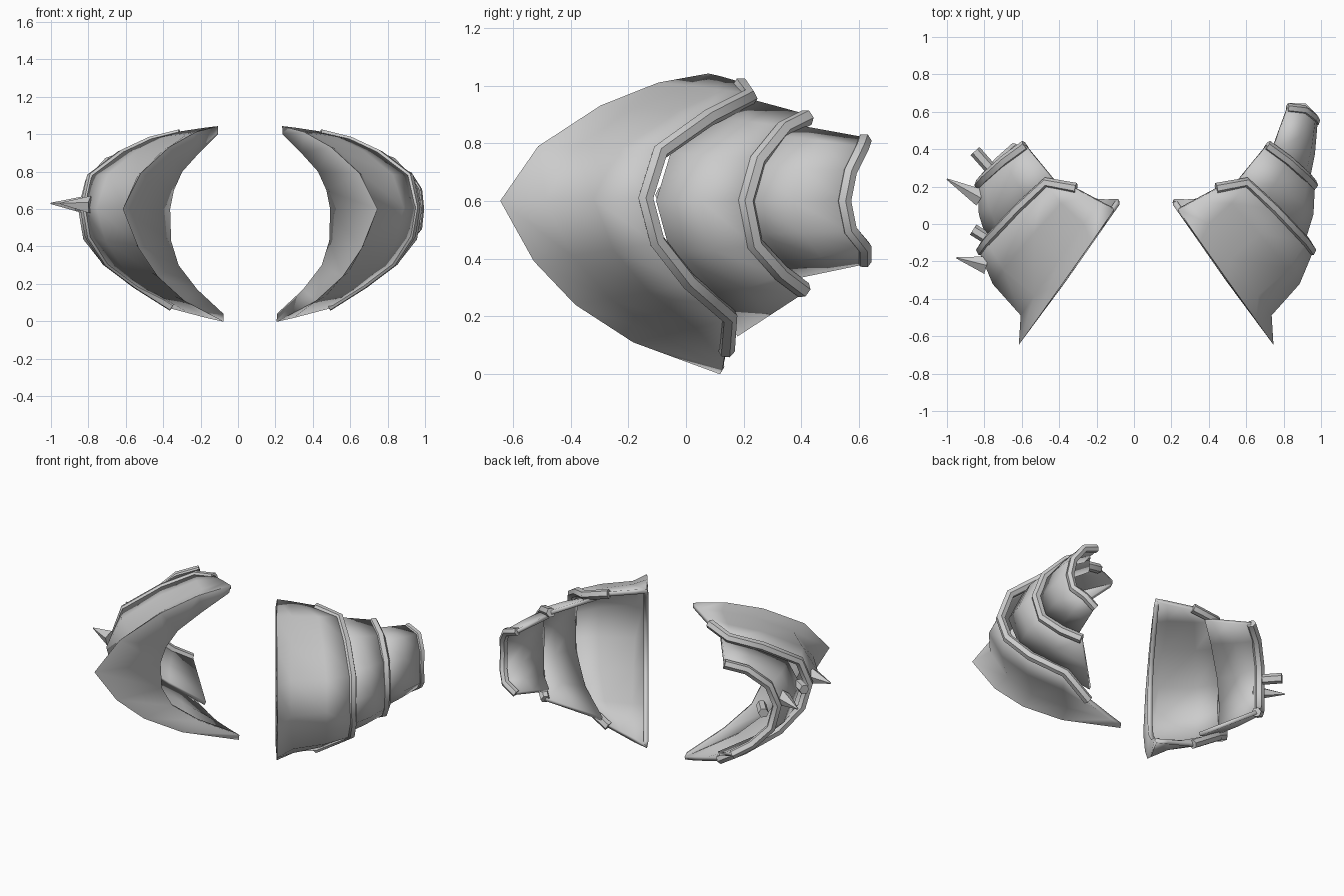
import bpy
from mathutils import Vector

if "Cube" in bpy.data.objects:
    bpy.data.objects.remove(bpy.data.objects["Cube"])


def side_place(p, side):
    # right piece as drawn; left piece is mirrored and shifted
    return Vector((p[0], p[1], p[2])) if side > 0 else Vector((0.13 - p[0], p[1], p[2]))


def smooth(ob, angle=0.9):
    bpy.ops.object.select_all(action='DESELECT')
    ob.select_set(True)
    bpy.context.view_layer.objects.active = ob
    bpy.ops.object.shade_smooth_by_angle(angle=angle)


def loft(name, rows, side, thick=0.025):
    # skin neighbouring rows of points, then give the sheet a thickness
    n = len(rows[0])
    verts = [side_place(p, side) for row in rows for p in row]
    faces = []
    for r in range(len(rows) - 1):
        for i in range(n - 1):
            f = (r * n + i, r * n + i + 1, (r + 1) * n + i + 1, (r + 1) * n + i)
            faces.append(f if side > 0 else f[::-1])
    me = bpy.data.meshes.new(name)
    me.from_pydata(verts, [], faces)
    ob = bpy.data.objects.new(name, me)
    bpy.context.collection.objects.link(ob)
    sol = ob.modifiers.new("thickness", 'SOLIDIFY')
    sol.thickness = thick
    sol.offset = 0
    smooth(ob)
    return ob


def tube(name, pts, side, radius=0.03):
    cu = bpy.data.curves.new(name, 'CURVE')
    cu.dimensions = '3D'
    cu.bevel_depth = radius
    cu.bevel_resolution = 1
    cu.use_fill_caps = True
    sp = cu.splines.new('POLY')
    sp.points.add(len(pts) - 1)
    for q, p in zip(sp.points, pts):
        q.co = (*side_place(p, side), 1)
    ob = bpy.data.objects.new(name, cu)
    bpy.context.collection.objects.link(ob)
    bpy.ops.object.select_all(action='DESELECT')
    ob.select_set(True)
    bpy.context.view_layer.objects.active = ob
    bpy.ops.object.convert(target='MESH')
    smooth(bpy.context.object)


def spike(name, base, tip, radius):
    a, b = Vector(base), Vector(tip)
    d = b - a
    bpy.ops.mesh.primitive_cone_add(vertices=5, radius1=radius, radius2=0.004,
                                    depth=d.length, location=(a + b) / 2,
                                    rotation=d.to_track_quat('Z', 'Y').to_euler())
    ob = bpy.context.object
    ob.name = name
    ob.scale = (0.6, 1, 1) if abs(d.z) < 0 else (1, 1, 1)


def mix(a, b, t):
    return [tuple(Vector(p).lerp(Vector(q), t)) for p, q in zip(a, b)]


def bulge(row, k):
    # push a row outward in x, strongest in the middle
    n = len(row) - 1
    return [(p[0] + k * (1 - (2 * i / n - 1) ** 2), p[1], p[2]) for i, p in enumerate(row)]


def on_plane(xz):
    # flat front blade: y follows x
    return [(x, 0.14 - (x - 0.2) * 1.43, z) for x, z in xz]


# outlines of the flat front blade
outer = on_plane([(0.24, 1.03), (0.36, 1.0), (0.5, 0.92), (0.65, 0.78), (0.74, 0.6),
                  (0.66, 0.4), (0.56, 0.25), (0.42, 0.12), (0.21, 0.01)])
inner = on_plane([(0.25, 1.0), (0.35, 0.9), (0.44, 0.8), (0.485, 0.7), (0.505, 0.6),
                  (0.5, 0.43), (0.46, 0.3), (0.36, 0.17), (0.22, 0.04)])
# rear rim of the big plate
rim1 = [(0.44, 0.19, 1.0), (0.6, 0.22, 0.96), (0.75, 0.08, 0.89), (0.91, -0.09, 0.77),
        (0.945, -0.14, 0.61), (0.92, -0.1, 0.46), (0.83, 0.01, 0.32),
        (0.67, 0.15, 0.2), (0.48, 0.14, 0.08)]
# front and rear edges of the middle and small plates
front2 = [(0.53, 0.2, 0.95), (0.66, 0.1, 0.88), (0.84, -0.05, 0.76), (0.9, -0.1, 0.6),
          (0.86, -0.05, 0.42), (0.7, 0.08, 0.26), (0.5, 0.18, 0.14)]
rim2 = [(0.71, 0.42, 0.89), (0.82, 0.34, 0.85), (0.92, 0.25, 0.74), (0.955, 0.21, 0.6),
        (0.93, 0.24, 0.45), (0.85, 0.33, 0.35), (0.76, 0.41, 0.29)]
front3 = [(0.74, 0.4, 0.85), (0.84, 0.32, 0.82), (0.9, 0.24, 0.72), (0.92, 0.2, 0.6),
          (0.9, 0.24, 0.49), (0.84, 0.32, 0.39), (0.76, 0.38, 0.34)]
rim3 = [(0.82, 0.62, 0.81), (0.91, 0.61, 0.78), (0.96, 0.57, 0.7), (0.97, 0.55, 0.6),
        (0.96, 0.57, 0.5), (0.91, 0.62, 0.44), (0.83, 0.62, 0.39)]

for side, tag in ((1, "right"), (-1, "left")):
    # big plate: blade, crease behind the blade, then the flaring shell
    crease = bulge(mix(outer, rim1, 0.3), -0.08)
    middle = mix(outer, rim1, 0.65)
    loft(tag + "_big_plate", [inner, outer, crease, middle, rim1], side, 0.03)
    tube(tag + "_big_rim", rim1, side)
    # middle plate, tucked under the big one
    loft(tag + "_middle_plate",
         [front2, bulge(mix(front2, rim2, 0.5), 0.02), rim2], side)
    tube(tag + "_middle_rim", rim2, side)
    # small plate only on the right
    if side > 0:
        loft(tag + "_small_plate",
             [front3, bulge(mix(front3, rim3, 0.5), 0.01), rim3], side)
        tube(tag + "_small_rim", rim3, side, 0.026)

# bent rim stubs and spikes on the left piece
for i, (a, b) in enumerate((((-0.78, -0.08, 0.62), (-0.86, -0.03, 0.62)),
                            ((-0.77, 0.3, 0.62), (-0.85, 0.39, 0.62)))):
    tube("left_rim_stub_%d" % i, [(0.13 - p[0], p[1], p[2]) for p in (a, b)], -1, 0.032)
spike("left_spike_front", (-0.79, -0.22, 0.62), (-0.95, -0.18, 0.63), 0.05)
spike("left_spike_rear", (-0.82, 0.14, 0.62), (-1.0, 0.24, 0.63), 0.05)
